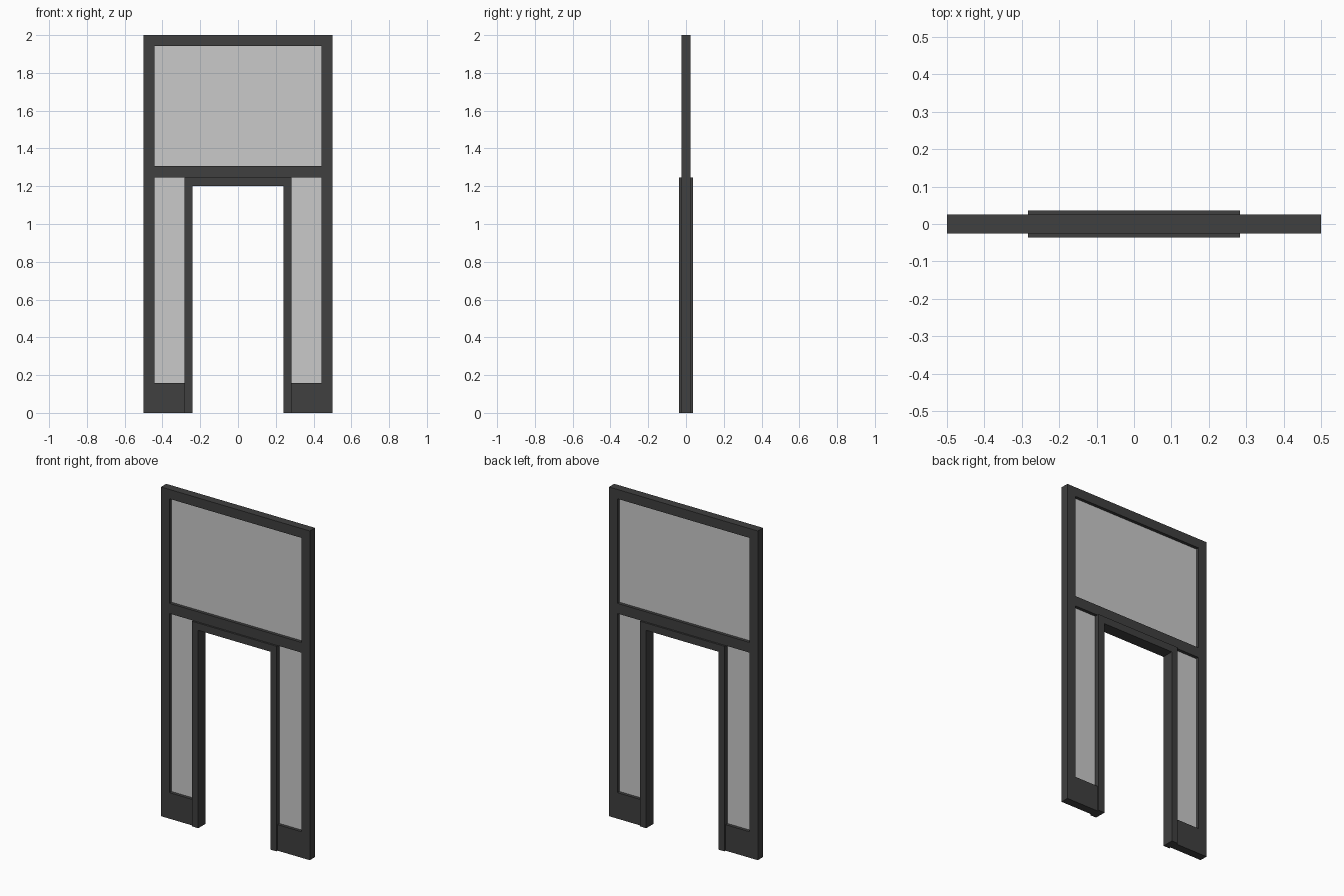
import bpy, bmesh

if "Cube" in bpy.data.objects:
    bpy.data.objects.remove(bpy.data.objects["Cube"])

def material(name, v):
    m = bpy.data.materials.new(name)
    m.diffuse_color = (v, v, v, 1)
    m.use_nodes = True
    m.node_tree.nodes["Principled BSDF"].inputs["Base Color"].default_value = m.diffuse_color
    return m

dark = material("dark_metal", 0.05)
glass = material("pale_glass", 0.59)

def prism(name, outline, half_depth, mat, holes=()):
    """Extrude an x-z outline, with optional holes, symmetrically along y."""
    cu = bpy.data.curves.new(name, 'CURVE')
    cu.dimensions = '2D'
    cu.fill_mode = 'BOTH'
    cu.extrude = half_depth
    for pts in (outline, *holes):
        s = cu.splines.new('POLY')
        s.points.add(len(pts) - 1)
        for p, (x, z) in zip(s.points, pts):
            p.co = (x, z, 0, 1)
        s.use_cyclic_u = True
    tmp = bpy.data.objects.new(name + "_curve", cu)
    bpy.context.collection.objects.link(tmp)
    bpy.context.view_layer.update()
    me = bpy.data.meshes.new_from_object(tmp)
    bpy.data.objects.remove(tmp)
    # stand the profile upright and weld it
    bm = bmesh.new()
    bm.from_mesh(me)
    for v in bm.verts:
        x, z, d = v.co
        v.co = (x, -d, z)
    bmesh.ops.remove_doubles(bm, verts=bm.verts, dist=1e-5)
    bmesh.ops.recalc_face_normals(bm, faces=bm.faces)
    for f in bm.faces:
        f.smooth = False
    bm.to_mesh(me)
    bm.free()
    me.name = name
    me.materials.clear()
    me.materials.append(mat)
    ob = bpy.data.objects.new(name, me)
    bpy.context.collection.objects.link(ob)
    return ob

def rect(x0, x1, z0, z1):
    return [(x0, z0), (x1, z0), (x1, z1), (x0, z1)]

def arch(x_out, x_in, z_out, z_in):
    return [(-x_out, 0), (-x_out, z_out), (x_out, z_out), (x_out, 0),
            (x_in, 0), (x_in, z_in), (-x_in, z_in), (-x_in, 0)]

W, IN = 0.5, 0.443           # outer frame half width, inner half width
DOOR, OPEN = 0.284, 0.242    # door casing outer and inner half width
RAIL0, RAIL1 = 1.246, 1.308  # middle rail

# Outer frame with middle rail and large top opening
prism("outer_frame", arch(W, IN, 2.0, RAIL0), 0.025, dark,
      [rect(-IN, IN, RAIL1, 1.943)])
# Casing around the doorway, slightly thicker than the frame
prism("door_casing", arch(DOOR, OPEN, RAIL0, 1.202), 0.036, dark)
# Panes and kick plates
prism("top_pane", rect(-IN, IN, RAIL1, 1.943), 0.006, glass)
for side, s in (("left", -1), ("right", 1)):
    a, b = sorted((s * DOOR, s * IN))
    prism(side + "_kick_plate", rect(a, b, 0, 0.158), 0.025, dark)
    prism(side + "_side_pane", rect(a, b, 0.158, RAIL0), 0.006, glass)
